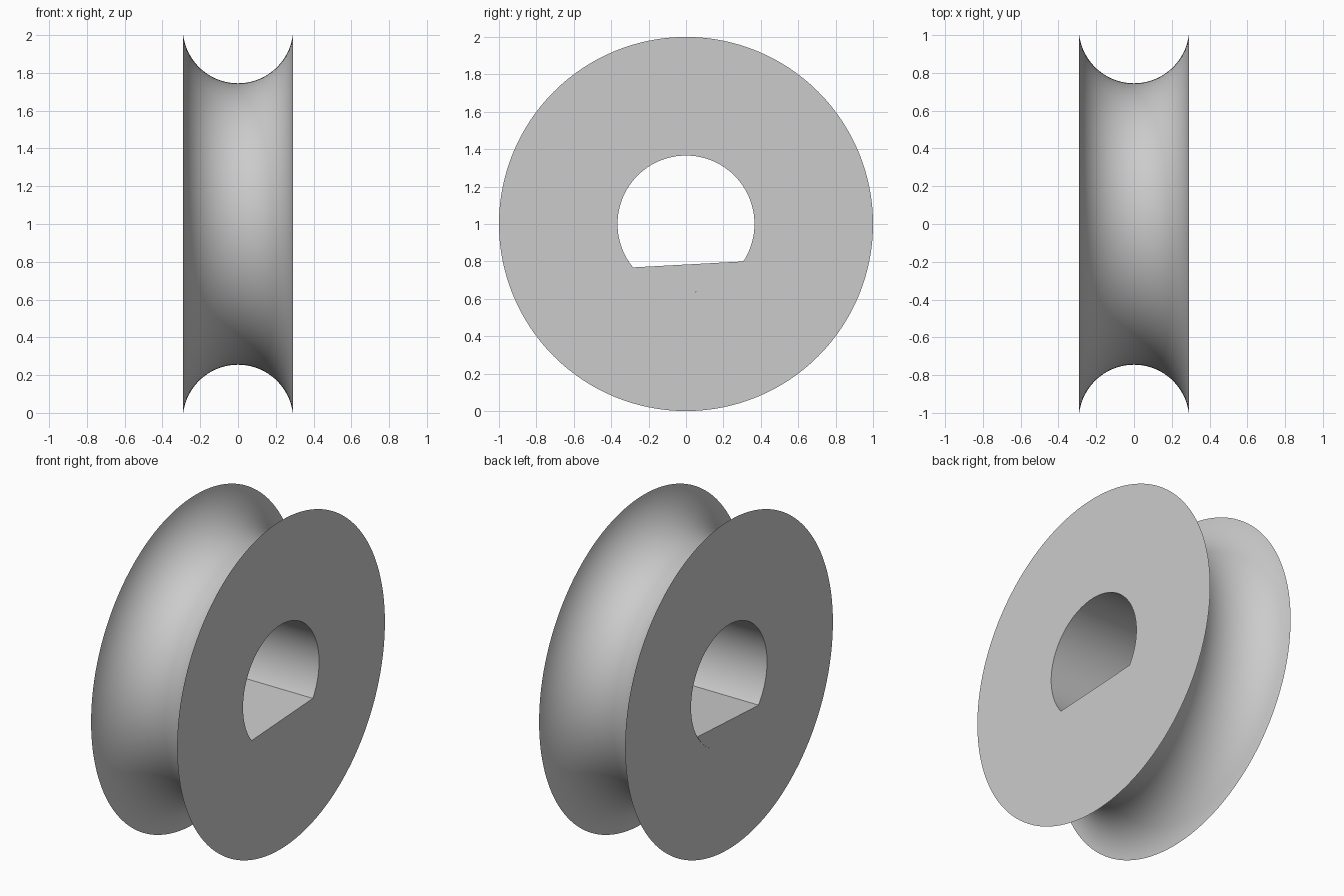
import bpy
import bmesh
from math import sin, cos, pi, asin, atan2, radians
from mathutils import Matrix, Vector

cube = bpy.data.objects.get("Cube")
if cube:
    bpy.data.objects.remove(cube, do_unlink=True)

HALF_WIDTH = 0.29
RIM = 1.0
BORE = 0.366
GROOVE_FLOOR = 0.745
SEGMENTS = 128
AXIS = Vector((0, 0, 1))

grey = bpy.data.materials.new("plain grey")
grey.use_nodes = True
colour = (0.6, 0.6, 0.6, 1)
grey.diffuse_color = colour
grey.node_tree.nodes["Principled BSDF"].inputs["Base Color"].default_value = colour


def finish(name, bm):
    """Turn a bmesh into a shaded object."""
    bmesh.ops.recalc_face_normals(bm, faces=bm.faces)
    mesh = bpy.data.meshes.new(name)
    bm.to_mesh(mesh)
    bm.free()
    mesh.materials.append(grey)
    obj = bpy.data.objects.new(name, mesh)
    bpy.context.collection.objects.link(obj)
    bpy.ops.object.select_all(action="DESELECT")
    obj.select_set(True)
    bpy.context.view_layer.objects.active = obj
    bpy.ops.object.shade_smooth_by_angle(angle=radians(30))
    return obj


# Grooved wheel: circular groove arc plus the bore wall, spun about the x axis
depth = RIM - GROOVE_FLOOR
groove_radius = (HALF_WIDTH ** 2 + depth ** 2) / (2 * depth)
groove_centre = GROOVE_FLOOR + groove_radius
sweep = asin(HALF_WIDTH / groove_radius)
steps = 40
profile = [(-HALF_WIDTH, BORE)]
for i in range(steps + 1):
    a = sweep * (2 * i / steps - 1)
    profile.append((groove_radius * sin(a), groove_centre - groove_radius * cos(a)))
profile.append((HALF_WIDTH, BORE))

bm = bmesh.new()
points = [bm.verts.new((x, 0, r)) for x, r in profile]
edges = [bm.edges.new((p, points[(i + 1) % len(points)])) for i, p in enumerate(points)]
bmesh.ops.spin(bm, geom=points + edges, cent=(0, 0, 0), axis=(1, 0, 0),
               angle=2 * pi, steps=SEGMENTS, use_duplicate=False)
bmesh.ops.remove_doubles(bm, verts=bm.verts, dist=0.0001)
bmesh.ops.translate(bm, verts=bm.verts, vec=AXIS)
finish("grooved_wheel", bm)

# Bore flat: a slightly tilted circular segment, a hair proud on the right side
start = atan2(-0.232, -0.283) + 2 * pi
end = atan2(-0.2, 0.306) + 2 * pi
bm = bmesh.new()
outline = []
for i in range(49):
    a = start + (end - start) * i / 48
    outline.append(bm.verts.new((-HALF_WIDTH - 0.002, BORE * cos(a), BORE * sin(a))))
face = bm.faces.new(outline)
result = bmesh.ops.extrude_face_region(bm, geom=[face], use_keep_orig=True)
moved = [v for v in result["geom"] if isinstance(v, bmesh.types.BMVert)]
bmesh.ops.translate(bm, verts=moved, vec=(2 * HALF_WIDTH + 0.002, 0, 0))
bmesh.ops.translate(bm, verts=bm.verts, vec=AXIS)
finish("bore_flat", bm)
